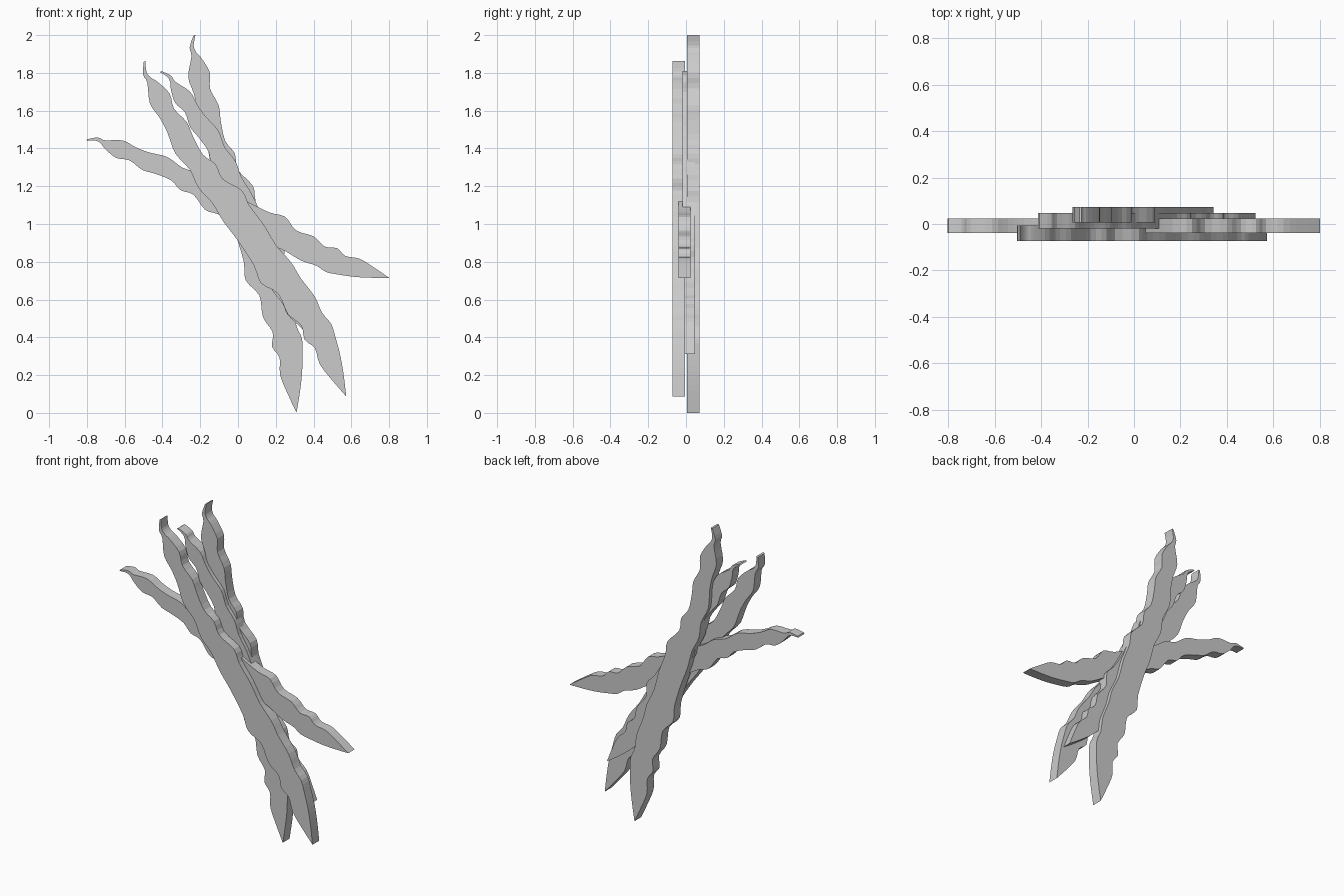
import bpy, bmesh
from mathutils import Vector

if "Cube" in bpy.data.objects:
    bpy.data.objects.remove(bpy.data.objects["Cube"])

# Pod outline: (distance from tip to stem, sideways offset), pod length = 390.6
LENGTH = 390.6
BULGED_SIDE = [(0, 0), (20, 9), (38, 16), (55, 21), (70, 24.5), (84, 22.5), (102, 24.5),
               (125, 22), (143, 22), (165, 18), (190, 18), (214, 15.5), (230, 17),
               (250, 6.5), (266, 8), (281, 2), (302, 3), (317, 5), (335, 1),
               (350.5, 5), (367, 0.5), (374, -3), (381, -3.5), (390.6, 1)]
WAVY_SIDE = [(390.6, -1), (380, -8), (371, -8.5), (352, -17), (335, -16), (318, -17),
             (296, -21), (275, -17), (255, -19), (235, -15), (213, -15), (190, -12.5),
             (160, -11.5), (141, -14.6), (123, -5.3), (101, -7.5), (84, -2),
             (70, -6.3), (57.5, -2), (41, -6), (20, -3.5), (0, 0)]


def smooth(points, steps=3):
    """Catmull-Rom curve through the points of one side."""
    p = [Vector(q) for q in points]
    p = [p[0]] + p + [p[-1]]
    out = []
    for a, b, c, d in zip(p, p[1:], p[2:], p[3:]):
        for i in range(steps):
            t = i / steps
            out.append(0.5 * (2 * b + (c - a) * t + (2 * a - 5 * b + 4 * c - d) * t * t
                              + (3 * b - a - 3 * c + d) * t ** 3))
    return out + [p[-1]]


OUTLINE = smooth(BULGED_SIDE) + smooth(WAVY_SIDE)[:-1]


def pod(name, tip, stem, y, side, thickness=0.067):
    """Flat extruded pod from tip (x, z) to stem (x, z), centred on depth y."""
    tip, stem = Vector(tip), Vector(stem)
    along = (stem - tip) / LENGTH
    across = Vector((along.y, -along.x)) * side
    bm = bmesh.new()
    verts = []
    for s, w in OUTLINE:
        q = tip + along * s + across * w
        verts.append(bm.verts.new((q.x, y - thickness / 2, q.y)))
    face = bm.faces.new(verts)
    ext = bmesh.ops.extrude_face_region(bm, geom=[face], use_keep_orig=True)
    moved = [g for g in ext["geom"] if isinstance(g, bmesh.types.BMVert)]
    bmesh.ops.translate(bm, verts=moved, vec=(0, thickness, 0))
    bmesh.ops.recalc_face_normals(bm, faces=bm.faces)
    mesh = bpy.data.meshes.new(name)
    bm.to_mesh(mesh)
    bm.free()
    bpy.context.collection.objects.link(bpy.data.objects.new(name, mesh))


# Two long pods, front and back
pod("front_bean_pod", (0.573, 0.087), (-0.495, 1.86), -0.039, 1)
pod("back_bean_pod", (0.31, 0.0), (-0.23, 2.0), 0.039, 1)
# Two shorter mirrored pods in between
pod("spread_bean_pod", (0.80, 0.715), (-0.80, 1.445), -0.008, -1, 0.063)
pod("middle_bean_pod", (0.522, 0.312), (-0.41, 1.807), 0.014, -1, 0.066)
